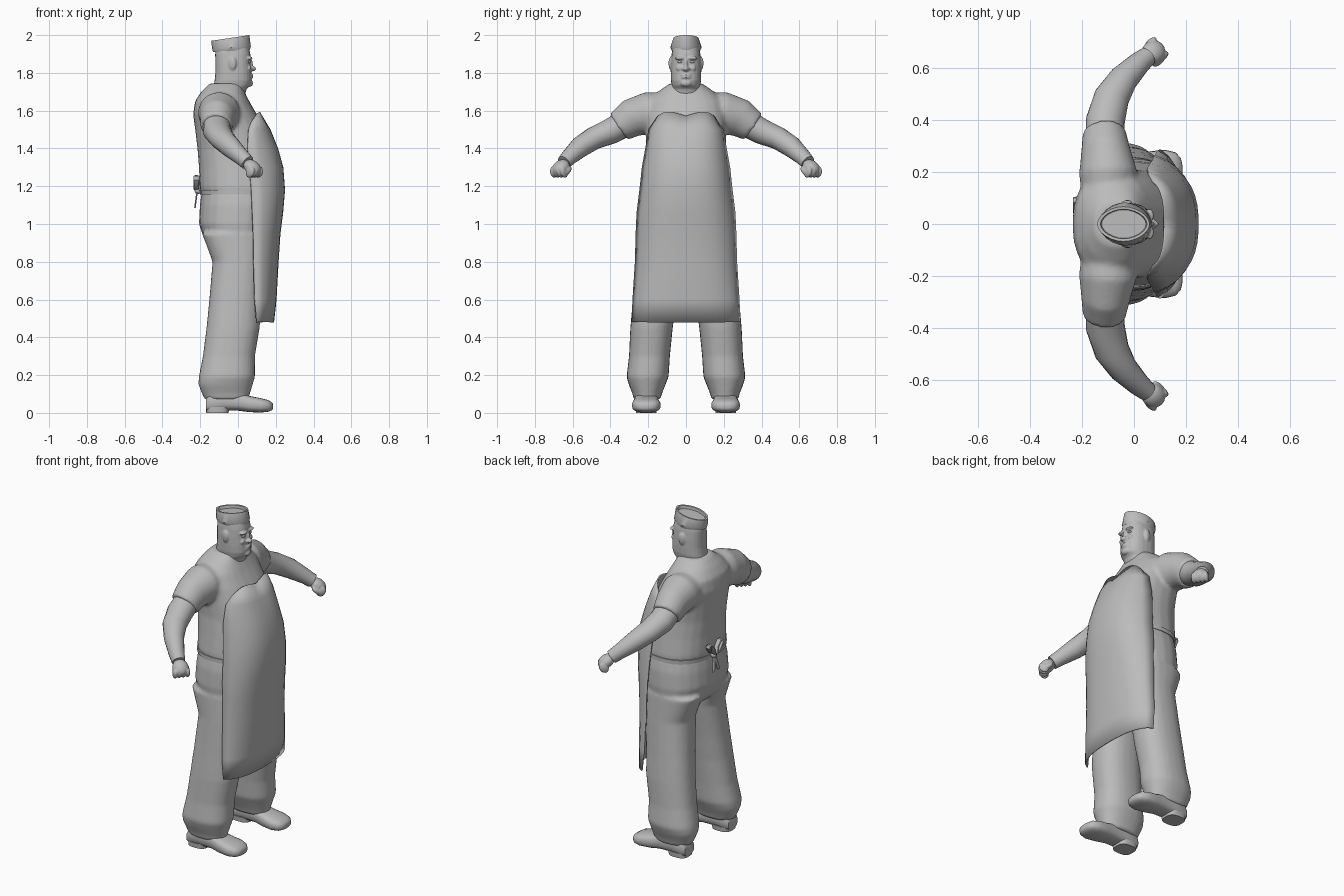
import bpy, bmesh, math
from mathutils import Vector, Matrix

if "Cube" in bpy.data.objects:
    bpy.data.objects.remove(bpy.data.objects["Cube"])

grey = bpy.data.materials.new("plain grey")
grey.diffuse_color = (0.5, 0.5, 0.5, 1)
grey.use_nodes = True
grey.node_tree.nodes["Principled BSDF"].inputs["Base Color"].default_value = grey.diffuse_color


def sgnpow(v, p):
    return math.copysign(abs(v) ** p, v)


def oval(c, u, v, n=24, power=2.3):
    """Superellipse ring around c with half axes u and v."""
    return [c + u * sgnpow(math.cos(2 * math.pi * i / n), 2 / power)
            + v * sgnpow(math.sin(2 * math.pi * i / n), 2 / power) for i in range(n)]


def loft(bm, rings):
    rows = [[bm.verts.new(p) for p in r] for r in rings]
    for a, b in zip(rows, rows[1:]):
        for i in range(len(a)):
            j = (i + 1) % len(a)
            bm.faces.new((a[i], a[j], b[j], b[i]))
    bm.faces.new(rows[0][::-1])
    bm.faces.new(rows[-1])


def upright(bm, table, power=2.3, yc=0):
    """Loft up z from rows of (z, back x, front x, half width[, y centre])."""
    loft(bm, [oval(Vector(((r[1] + r[2]) / 2, r[4] if len(r) > 4 else yc, r[0])),
                   Vector(((r[2] - r[1]) / 2, 0, 0)), Vector((0, r[3], 0)), power=power)
              for r in table])


def limb(bm, table, s):
    """Loft along a path from rows of (x, y, z, horizontal radius, vertical radius)."""
    pts = [Vector((r[0], r[1] * s, r[2])) for r in table]
    rings = []
    for i, r in enumerate(table):
        t = (pts[min(i + 1, len(pts) - 1)] - pts[max(i - 1, 0)]).normalized()
        side = t.cross(Vector((0, 0, 1))).normalized()
        rings.append(oval(pts[i], side * r[3], side.cross(t) * r[4], 20, 2))
    loft(bm, rings)


def ball(bm, c, size, rot=None):
    m = Matrix.Translation(c) @ (rot or Matrix()) @ Matrix.Diagonal((*size, 1))
    bmesh.ops.create_uvsphere(bm, u_segments=14, v_segments=9, radius=1, matrix=m)


def finish(name, bm, voxel=0, smooth=0, angle=45):
    bmesh.ops.recalc_face_normals(bm, faces=bm.faces)
    me = bpy.data.meshes.new(name)
    bm.to_mesh(me)
    bm.free()
    me.materials.append(grey)
    ob = bpy.data.objects.new(name, me)
    bpy.context.collection.objects.link(ob)
    bpy.ops.object.select_all(action='DESELECT')
    ob.select_set(True)
    bpy.context.view_layer.objects.active = ob
    if voxel:
        m = ob.modifiers.new("blend", 'REMESH')
        m.mode, m.voxel_size, m.use_smooth_shade = 'VOXEL', voxel, True
        bpy.ops.object.modifier_apply(modifier=m.name)
    if smooth:
        m = ob.modifiers.new("soften", 'SMOOTH')
        m.iterations, m.factor = smooth, 0.5
        bpy.ops.object.modifier_apply(modifier=m.name)
    bpy.ops.object.shade_smooth_by_angle(angle=math.radians(angle))
    return ob


# shirt: torso and both short sleeves blended together
bm = bmesh.new()
upright(bm, [(1.14, -.185, .2, .235), (1.19, -.203, .21, .24), (1.3, -.207, .21, .225),
             (1.4, -.215, .185, .212), (1.5, -.227, .145, .212), (1.58, -.238, .1, .215),
             (1.65, -.228, .06, .2), (1.7, -.195, .035, .15), (1.745, -.15, .02, .085)])
for s in (1, -1):
    limb(bm, [(-.1, .08, 1.59, .1, .1), (-.1, .2, 1.588, .112, .112), (-.11, .29, 1.56, .094, .102),
              (-.115, .355, 1.515, .083, .084)], s)
finish("shirt", bm, .011, 6, 60)

# bare arms with clenched hands
for s, side in ((1, "left"), (-1, "right")):
    bm = bmesh.new()
    limb(bm, [(-.113, .32, 1.535, .072, .072), (-.11, .4, 1.49, .075, .068), (-.085, .49, 1.453, .068, .06),
              (-.04, .56, 1.408, .056, .056), (.02, .62, 1.353, .044, .043), (.05, .645, 1.325, .038, .04)], s)
    finish(side + "_arm", bm, angle=60)
    bm = bmesh.new()
    turn = Matrix.Rotation(s * math.radians(40), 4, 'Z') @ Matrix.Rotation(math.radians(35), 4, 'Y')
    fist = Vector((.075, s * .662, 1.3))
    ball(bm, fist, (.052, .046, .036), turn)
    for i in range(4):
        ball(bm, fist + turn @ Vector((.028, (i - 1.5) * .024, -.012)), (.026, .0135, .032), turn)
    ball(bm, fist + turn @ Vector((.005, -s * .04, -.02)), (.035, .014, .016), turn)
    finish(side + "_fist", bm, .005, 2, 60)

# trousers: hips and two baggy legs
bm = bmesh.new()
upright(bm, [(.87, -.14, .13, .2), (.92, -.18, .165, .25), (1.0, -.207, .19, .258),
             (1.1, -.202, .2, .252), (1.17, -.193, .2, .238)])
for s in (1, -1):
    upright(bm, [(z, b, f, (o - i) / 2, s * (o + i) / 2) for z, b, f, i, o in (
        (.07, -.175, .055, .135, .277), (.1, -.19, .063, .128, .283), (.15, -.21, .078, .108, .303),
        (.19, -.208, .09, .092, .315), (.3, -.186, .09, .085, .302), (.45, -.167, .115, .07, .295),
        (.6, -.152, .125, .05, .282), (.8, -.135, .14, .015, .267), (.95, -.19, .15, .01, .258))])
finish("trousers", bm, .011, 4, 60)

# shoes: rounded uppers lofted heel to toe, with heel blocks
for s, side in ((1, "left"), (-1, "right")):
    bm = bmesh.new()
    loft(bm, [oval(Vector((x, s * .21, (lo + hi) / 2)), Vector((0, w, 0)), Vector((0, 0, (hi - lo) / 2)), 20, 2.8)
              for x, w, lo, hi in ((-.17, .045, .01, .08), (-.15, .056, .006, .11), (-.08, .06, .012, .12),
                                   (0, .062, .012, .11), (.06, .07, .004, .09), (.12, .076, .002, .078),
                                   (.16, .066, .006, .068), (.18, .045, .014, .055), (.186, .02, .022, .045))])
    finish(side + "_shoe", bm)
    bm = bmesh.new()
    upright(bm, [(0, -.168, -.05, .054), (.03, -.17, -.045, .057)], 3, s * .21)
    finish(side + "_heel", bm)

# apron: curved sheet wrapped over the belly, hanging to the knees
bm = bmesh.new()
rows = [(.48, .187, .285, .098), (.6, .2, .28, .088), (.8, .211, .267, .082), (.95, .221, .263, .08),
        (1.06, .235, .258, .075), (1.18, .245, .243, .07), (1.3, .236, .23, .06), (1.4, .208, .212, .05),
        (1.5, .168, .195, .055), (1.575, .118, .165, .07)]
grid = []
for k, (z, front, half, edge) in enumerate(rows):
    line = []
    for i in range(17):
        t = i / 8 - 1
        top = .022 * math.sin(abs(t) * math.pi) - .03 * abs(t) ** 6 - .005 if k == len(rows) - 1 else 0
        line.append(bm.verts.new((edge + (front - edge) * (1 - abs(t) ** 2.4) ** .8,
                                  half * math.sin(t * math.pi / 2) * .4 + half * t * .6, z + top)))
    grid.append(line)
for a, b in zip(grid, grid[1:]):
    for i in range(16):
        bm.faces.new((a[i], a[i + 1], b[i + 1], b[i]))
ob = finish("apron", bm)
m = ob.modifiers.new("cloth", 'SOLIDIFY')
m.thickness, m.offset = .008, 0
bpy.ops.object.modifier_apply(modifier=m.name)

# waist string and the bow tied at the back
bm = bmesh.new()
upright(bm, [(1.155, -.2, .2, .244), (1.18, -.203, .2, .244)])
finish("waist_string", bm)
bm = bmesh.new()
knot = Vector((-.212, .035, 1.175))
ball(bm, knot, (.018, .017, .017))
for s in (1, -1):
    a = s * math.radians(38)
    path = [(math.sin(a) * d - math.cos(a) * w * s, math.cos(a) * d + math.sin(a) * w * s)
            for d, w in ((.01, 0), (.05, .016), (.09, .014), (.1, 0), (.09, -.014), (.05, -.016), (.01, 0))]
    loft(bm, [oval(knot + Vector((-.008, y, z)), Vector((.015, 0, 0)), Vector((0, .004, .004)), 8, 3)
              for y, z in path])
    loft(bm, [oval(knot + Vector((-.004 - .004 * i, s * .008 * i, -.03 * i)), Vector((.004, 0, 0)),
                   Vector((0, .013, 0)), 8, 3) for i in range(4)])
finish("bow", bm)

# head: neck, jaw and face features blended together
bm = bmesh.new()
upright(bm, [(1.66, -.15, .03, .085), (1.715, -.137, .046, .076), (1.735, -.128, .066, .076),
             (1.76, -.124, .072, .08), (1.8, -.12, .07, .081), (1.85, -.12, .066, .08),
             (1.9, -.121, .065, .076), (1.95, -.115, .055, .068)], 2.4)
ball(bm, (.062, 0, 1.745), (.018, .03, .018))
ball(bm, (.076, 0, 1.822), (.02, .014, .014))
ball(bm, (.068, 0, 1.845), (.012, .009, .03))
for s in (1, -1):
    ball(bm, (.06, s * .032, 1.878), (.017, .028, .009))
    ball(bm, (.058, s * .035, 1.825), (.012, .018, .016))
    ball(bm, (.07, s * .014, 1.822), (.011, .009, .009))
    ball(bm, (-.03, s * .08, 1.85), (.022, .012, .036), Matrix.Rotation(s * .25, 4, 'Z'))
for z in (1.776, 1.789):
    ball(bm, (.068, 0, z), (.013, .027, .0055))
finish("head", bm, .005, 2, 60)

# eyes
bm = bmesh.new()
for s in (1, -1):
    ball(bm, (.058, s * .032, 1.858), (.01, .013, .007))
finish("eyes", bm)

# side cap: flared wall with a sunken crown, slightly higher at the front
bm = bmesh.new()
rings = []
for z, b, f, w in ((1.915, -.132, .062, .074), (1.935, -.137, .068, .083), (1.985, -.142, .06, .067),
                   (1.984, -.13, .05, .057), (1.967, -.125, .046, .055)):
    ring = oval(Vector(((b + f) / 2, 0, z)), Vector(((f - b) / 2, 0, 0)), Vector((0, w, 0)), 24, 1.85)
    tilt = .15 if z > 1.95 else .05
    rings.append([p + Vector((0, 0, tilt * (p.x + .04))) for p in ring])
loft(bm, rings)
finish("cap", bm, angle=40)
